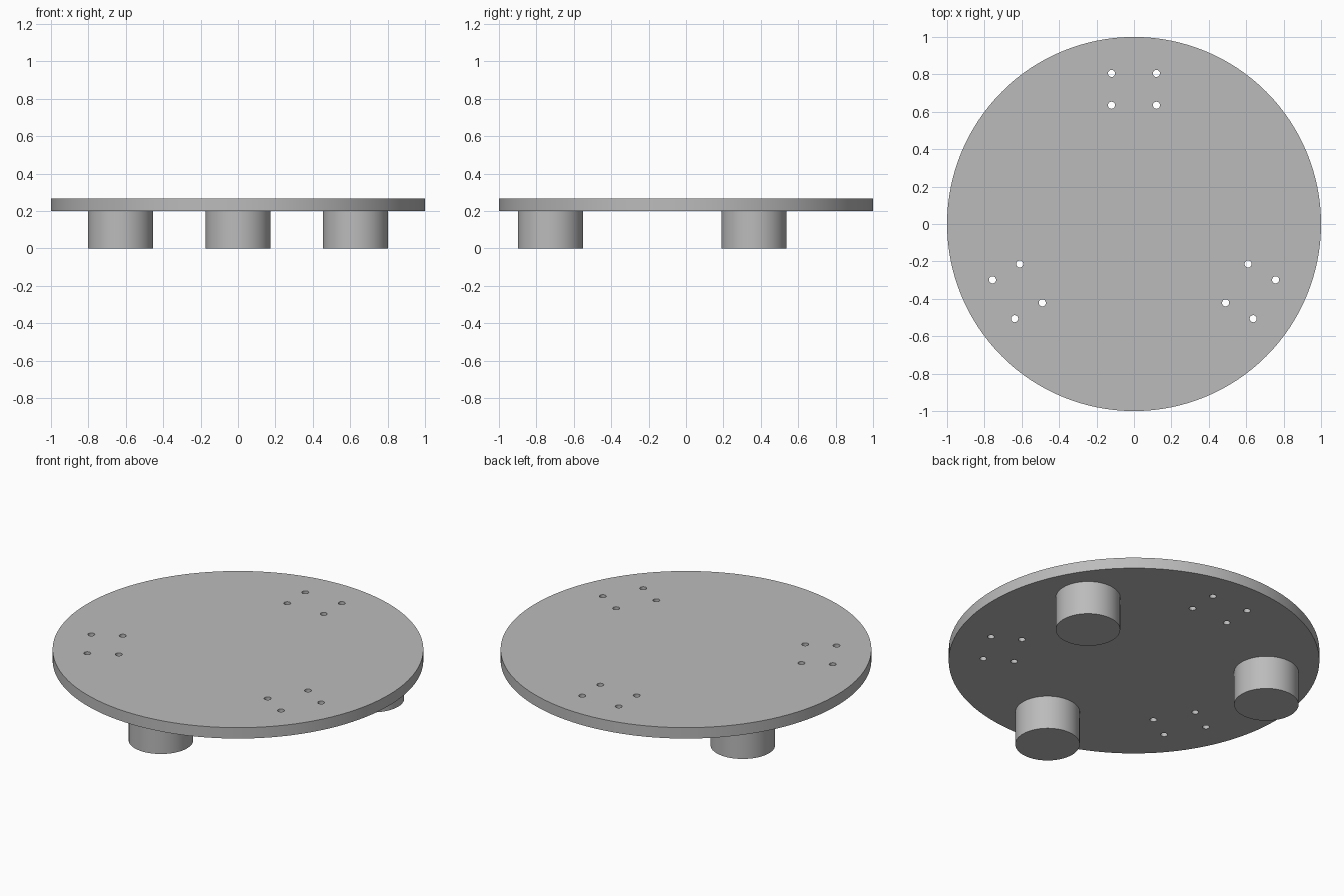
import bpy
import math
from mathutils import Matrix, Vector

if "Cube" in bpy.data.objects:
    bpy.data.objects.remove(bpy.data.objects["Cube"], do_unlink=True)

PLATE_BOTTOM, PLATE_TOP = 0.2, 0.265
LEG_RADIUS, LEG_RING = 0.174, 0.725
HOLE_RADIUS = 0.019

grey = bpy.data.materials.new("plain grey")
grey.use_nodes = True
colour = (0.5, 0.5, 0.5, 1)
grey.diffuse_color = colour
grey.node_tree.nodes["Principled BSDF"].inputs["Base Color"].default_value = colour


def cylinder(name, radius, bottom, top, x=0, y=0, sides=64):
    bpy.ops.mesh.primitive_cylinder_add(
        vertices=sides, radius=radius, depth=top - bottom,
        location=(x, y, (bottom + top) / 2))
    obj = bpy.context.object
    obj.name = name
    obj.data.materials.append(grey)
    return obj


def smooth(obj):
    bpy.ops.object.select_all(action='DESELECT')
    obj.select_set(True)
    bpy.context.view_layer.objects.active = obj
    bpy.ops.object.shade_smooth_by_angle(angle=math.radians(30))


# Round plate
plate = cylinder("plate", 1, PLATE_BOTTOM, PLATE_TOP, sides=128)

# Three groups of four screw holes, drilled through the plate
drills = []
for turn in range(3):
    spin = Matrix.Rotation(turn * math.tau / 3, 3, 'Z')
    for x in (-0.12, 0.12):
        for y in (0.635, 0.805):
            p = spin @ Vector((x, y, 0))
            drills.append(cylinder("hole_cutter", HOLE_RADIUS,
                                   PLATE_BOTTOM - 0.05, PLATE_TOP + 0.05,
                                   p.x, p.y, sides=24))
bpy.ops.object.select_all(action='DESELECT')
for drill in drills:
    drill.select_set(True)
bpy.context.view_layer.objects.active = drills[0]
bpy.ops.object.join()
cutter = bpy.context.object
cutter.name = "hole_cutter"

cut = plate.modifiers.new("screw holes", 'BOOLEAN')
cut.operation = 'DIFFERENCE'
cut.solver = 'EXACT'
cut.object = cutter
bpy.context.view_layer.objects.active = plate
bpy.ops.object.modifier_apply(modifier=cut.name)
bpy.data.objects.remove(cutter, do_unlink=True)
smooth(plate)

# Three round legs, set between the hole groups
for i, name in enumerate(("front_leg", "left_leg", "right_leg")):
    angle = -math.pi / 2 + i * math.tau / 3
    leg = cylinder(name, LEG_RADIUS, 0, PLATE_BOTTOM,
                   LEG_RING * math.cos(angle), LEG_RING * math.sin(angle))
    smooth(leg)
